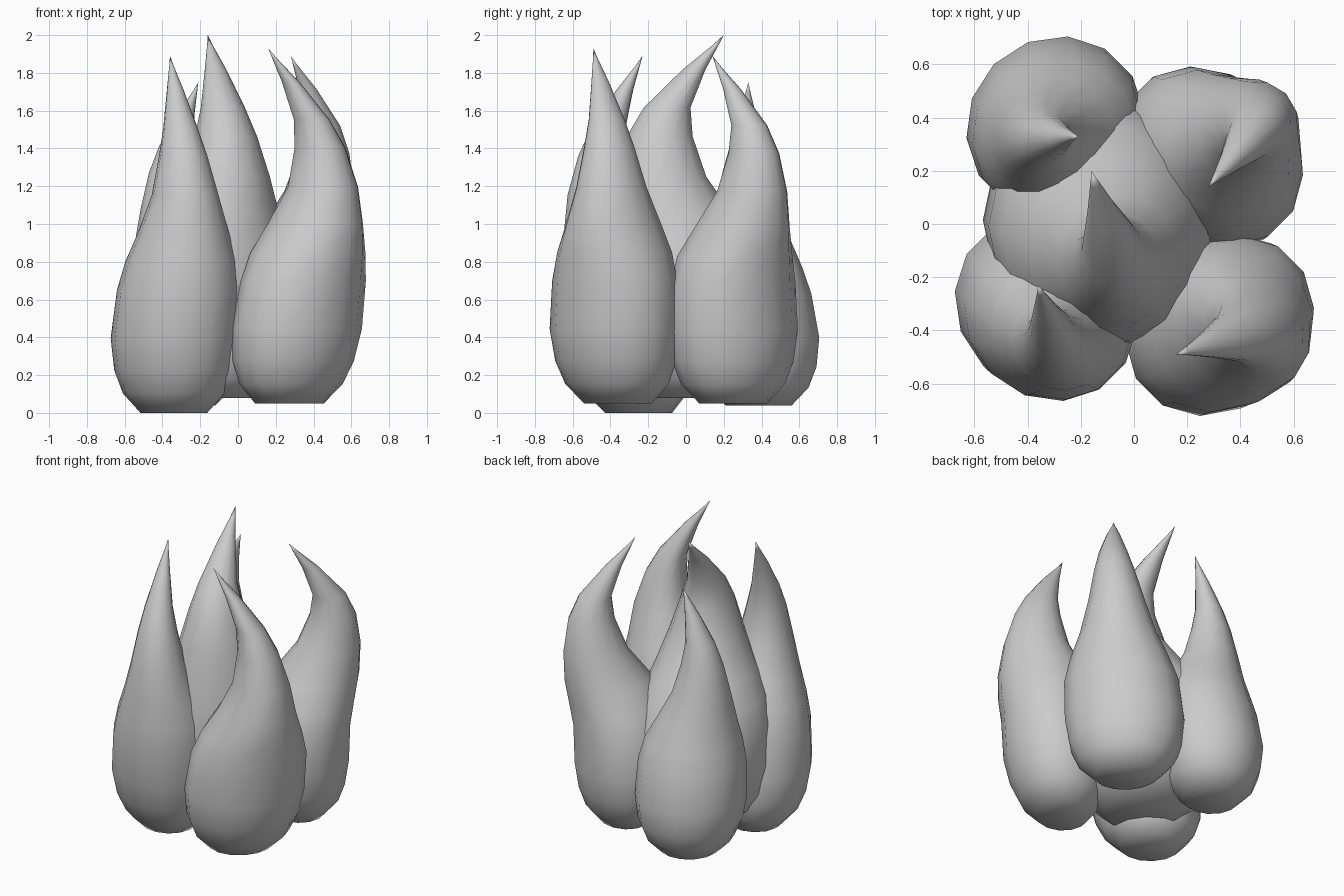
import bpy, bmesh, math
from mathutils import Vector

cube = bpy.data.objects.get("Cube")
if cube:
    bpy.data.objects.remove(cube, do_unlink=True)

mat = bpy.data.materials.new("plain_grey")
mat.use_nodes = True
grey = (0.6, 0.6, 0.6, 1)
mat.diffuse_color = grey
mat.node_tree.nodes["Principled BSDF"].inputs["Base Color"].default_value = grey

SIDES = 14
# Teardrop outline shared by every flame: (height fraction, radius)
PROFILE = [(0, .18), (.055, .275), (.12, .322), (.21, .345), (.345, .332),
           (.425, .3), (.505, .245), (.61, .18), (.72, .13), (.8, .092),
           (.905, .045), (.97, .013)]
# Height fractions at which each flame's centre line is given
KNOTS = [0, .21, .43, .61, .8, 1]


def centre(path, t):
    """Smooth point on the centre line at height fraction t."""
    def slope(i):
        a, b = max(i - 1, 0), min(i + 1, len(path) - 1)
        return (path[b] - path[a]) / (KNOTS[b] - KNOTS[a])
    i = max(k for k in range(len(KNOTS) - 1) if KNOTS[k] <= t)
    h = KNOTS[i + 1] - KNOTS[i]
    u = (t - KNOTS[i]) / h
    return (path[i] * (1 + 2 * u) * (1 - u) ** 2 + slope(i) * h * u * (1 - u) ** 2
            + path[i + 1] * u * u * (3 - 2 * u) + slope(i + 1) * h * u * u * (u - 1))


def flame(name, bottom, top, xs, ys, facing, radial, tangential, swell=0):
    """Loft oval rings along a curved centre line up to a pointed tip.
    swell deepens the upper half outward and narrows it sideways."""
    path = [Vector(p) for p in zip(xs, ys)]
    out = Vector((math.cos(facing), math.sin(facing)))
    side = Vector((-out.y, out.x))
    bm = bmesh.new()
    rings = []
    for t, r in PROFILE:
        c = centre(path, t)
        grow = swell * min(max((t - .35) / .15, 0), 1)
        depth, width = r * (radial + grow), r * (tangential - grow / 2)
        ring = []
        for k in range(SIDES):
            a = math.tau * k / SIDES
            p = c + out * depth * math.cos(a) + side * width * math.sin(a)
            ring.append(bm.verts.new((p.x, p.y, bottom + t * (top - bottom))))
        rings.append(ring)
    tip = bm.verts.new((path[-1].x, path[-1].y, top))
    bm.faces.new(rings[0][::-1])
    for k in range(SIDES):
        n = (k + 1) % SIDES
        for lo, hi in zip(rings, rings[1:]):
            bm.faces.new((lo[k], lo[n], hi[n], hi[k]))
        bm.faces.new((rings[-1][k], rings[-1][n], tip))
    for f in bm.faces:
        f.smooth = True
    mesh = bpy.data.meshes.new(name)
    bm.to_mesh(mesh)
    bm.free()
    mesh.materials.append(mat)
    obj = bpy.data.objects.new(name, mesh)
    bpy.context.collection.objects.link(obj)


q = math.pi / 4
# Four outer flames around the tall middle one
flame("front_right_flame", 0, 1.89, (-.34, -.335, -.3, -.28, -.305, -.36),
      (-.25, -.303, -.367, -.45, -.41, -.23), -3 * q, .95, 1.02)
flame("front_left_flame", .05, 1.93, (.27, .312, .372, .45, .39, .16),
      (-.36, -.378, -.378, -.395, -.42, -.49), -q, .92, 1.07, .2)
flame("back_left_flame", .05, 1.89, (.275, .28, .33, .43, .445, .28),
      (.25, .248, .26, .35, .335, .14), q, .91, 1.08, .2)
flame("back_right_flame", .04, 1.75, (-.295, -.295, -.287, -.34, -.33, -.21),
      (.385, .37, .325, .32, .32, .33), 3 * q, .95, 1)
flame("middle_flame", .08, 2, (-.11, -.13, -.115, -.06, -.08, -.16),
      (-.05, .015, -.04, -.135, -.10, .20), 0, 1.27, 1.38)
